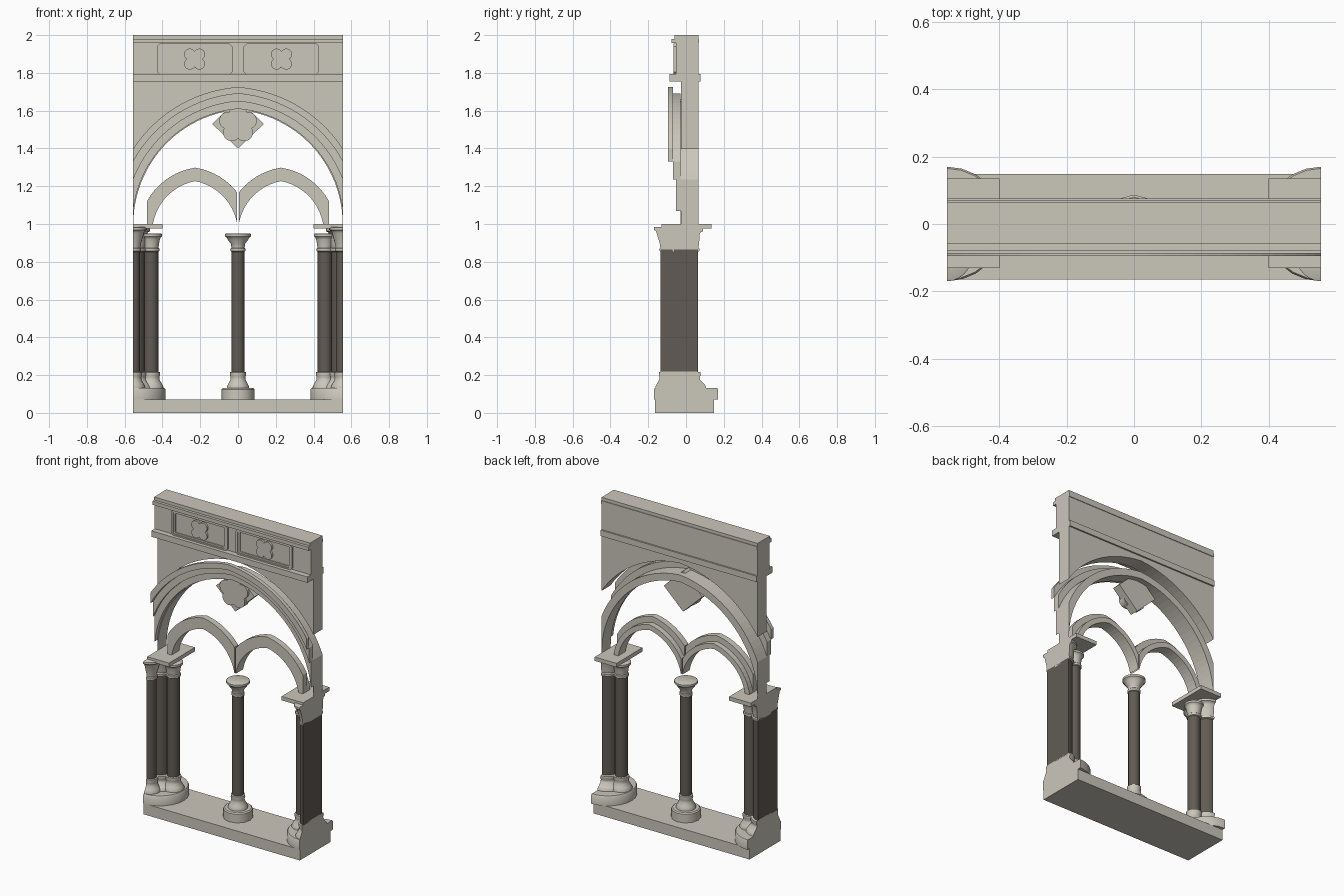
import bpy, bmesh
from math import sin, cos, pi, acos, sqrt

if "Cube" in bpy.data.objects:
    bpy.data.objects.remove(bpy.data.objects["Cube"])

W = 0.555            # half width of the bay


def material(name, col):
    m = bpy.data.materials.new(name)
    m.diffuse_color = (*col, 1)
    m.use_nodes = True
    m.node_tree.nodes["Principled BSDF"].inputs["Base Color"].default_value = m.diffuse_color
    return m


STONE = material("stone", (0.60, 0.57, 0.50))
DARK = material("dark_marble", (0.12, 0.105, 0.09))


def finish(name, bm, mat=STONE, clips=(), smooth=False):
    """Trim with (point, outward normal) planes, cap the cuts, make the object."""
    for co, no in clips:
        geom = bm.verts[:] + bm.edges[:] + bm.faces[:]
        bmesh.ops.bisect_plane(bm, geom=geom, dist=1e-6, plane_co=co, plane_no=no, clear_outer=True)
        rim = [e for e in bm.edges if e.is_boundary]
        if rim:
            bmesh.ops.holes_fill(bm, edges=rim, sides=0)
    bmesh.ops.recalc_face_normals(bm, faces=bm.faces[:])
    me = bpy.data.meshes.new(name)
    bm.to_mesh(me)
    bm.free()
    me.materials.append(mat)
    ob = bpy.data.objects.new(name, me)
    bpy.context.collection.objects.link(ob)
    if smooth:
        bpy.ops.object.select_all(action='DESELECT')
        ob.select_set(True)
        bpy.context.view_layer.objects.active = ob
        bpy.ops.object.shade_smooth_by_angle(angle=0.7)
    return ob


def prism(name, pts, y0, y1):
    """Extrude an x-z outline along y."""
    bm = bmesh.new()
    a = [bm.verts.new((x, y0, z)) for x, z in pts]
    b = [bm.verts.new((x, y1, z)) for x, z in pts]
    bm.faces.new(a)
    bm.faces.new(b[::-1])
    for i in range(len(a)):
        j = (i + 1) % len(a)
        bm.faces.new((a[i], b[i], b[j], a[j]))
    return finish(name, bm)


def box(name, x0, x1, y0, y1, z0, z1):
    return prism(name, [(x0, z0), (x1, z0), (x1, z1), (x0, z1)], y0, y1)


def band(name, outer, inner, y0, y1, closed=False, clips=()):
    """Solid strip between two matching x-z lines."""
    bm = bmesh.new()
    rows = [[bm.verts.new(c) for c in ((xo, y0, zo), (xo, y1, zo), (xi, y1, zi), (xi, y0, zi))]
            for (xo, zo), (xi, zi) in zip(outer, inner)]
    n = len(rows)
    for i in range(n if closed else n - 1):
        p, q = rows[i], rows[(i + 1) % n]
        for k in range(4):
            m = (k + 1) % 4
            bm.faces.new((p[k], p[m], q[m], q[k]))
    if not closed:
        bm.faces.new(rows[0])
        bm.faces.new(rows[-1][::-1])
    return finish(name, bm, clips=clips)


def pointed(cx, z0, e, r, n=14):
    """Two-centred arch line, right springing over the apex to the left."""
    top = acos(e / r)
    half = [(r * cos(top * i / n) - e, z0 + r * sin(top * i / n)) for i in range(n + 1)]
    return [(cx + x, z) for x, z in half] + [(cx - x, z) for x, z in half[-2::-1]]


def foil(cx, cz, lobes, d, r, start, n=80):
    """Outline of overlapping circular lobes."""
    pts, step = [], 2 * pi / lobes
    for i in range(n):
        t = 2 * pi * i / n
        f = (t - start + step / 2) % step - step / 2
        rad = d * cos(f) + sqrt(max(r * r - (d * sin(f)) ** 2, 0))
        pts.append((cx + rad * cos(t), cz + rad * sin(t)))
    return pts


ENDS = [((W, 0, 0), (1, 0, 0)), ((-W, 0, 0), (-1, 0, 0))]


def lathe(name, prof, x, y, mat=STONE, seg=24):
    bm = bmesh.new()
    rings = [[bm.verts.new((x + r * cos(2 * pi * i / seg), y + r * sin(2 * pi * i / seg), z))
              for i in range(seg)] for r, z in prof]
    for p, q in zip(rings, rings[1:]):
        for i in range(seg):
            j = (i + 1) % seg
            bm.faces.new((p[i], p[j], q[j], q[i]))
    bm.faces.new(rings[0][::-1])
    bm.faces.new(rings[-1])
    return finish(name, bm, mat, ENDS, True)


def column(tag, x, y, r, cap, top):
    lathe(tag + "_base", [(r * 1.7, .125), (r * 1.7, .14), (r * 1.5, .155), (r * 1.18, .175),
                          (r * 1.15, .19), (r * 1.25, .2), (r * 1.22, .215), (r, .218)], x, y)
    lathe(tag + "_shaft", [(r, .21), (r, .865)], x, y, DARK)
    lathe(tag + "_capital", [(r, .853), (r * 1.15, .857), (r * 1.15, .87), (r * 1.03, .874),
                             (r * 1.1, .895), (cap * .8, top - .032), (cap * .86, top - .022),
                             (cap, top - .016), (cap, top - .003), (cap * .93, top)], x, y)


# Floor slab
box("floor_slab", -W, W, -.165, .148, 0, .07)

# Columns: a centre one and a cluster of three at each end
lathe("centre_plinth", [(.087, .07), (.087, .125), (.08, .132)], 0, 0, seg=12)
column("centre", 0, 0, .034, .069, .95)
for s, side in ((-1, "left"), (1, "right")):
    lathe(side + "_plinth", [(.17, .07), (.17, .125), (.165, .132)], s * W, 0)
    column(side + "_half_column", s * W, 0, .063, .09, .978)
    column(side + "_front_column", s * W, -.098, .037, .072, .985)
    column(side + "_inner_column", s * .46, 0, .038, .058, .95)
    a, b = sorted((s * W, s * .4))
    box(side + "_abacus", a, b, -.13, .135, .975, 1.0)

    # Small pointed arch in two orders
    a, b = sorted((s * .005, s * .482))
    trims = [((b, 0, 0), (1, 0, 0)), ((a, 0, 0), (-1, 0, 0)), ((0, 0, .99), (0, 0, -1))]
    arc = [pointed(s * .2275, .953, .052, r) for r in (.349, .312, .279)]
    band(side + "_small_arch_outer", arc[0], arc[1], -.03, .01, clips=trims)
    band(side + "_small_arch_inner", arc[1], arc[2], -.03, .045, clips=trims)

    # Attic panel with moulded frame and quatrefoil
    cx, cz = s * .23, 1.873

    def octagon(w, h, c):
        q = [(w, h - c), (w - c, h), (c - w, h), (-w, h - c), (-w, c - h), (c - w, -h), (w - c, -h), (w, c - h)]
        return [(cx + x, cz + z) for x, z in q]
    lines = [octagon(.2, .082, .015), octagon(.187, .072, .008), octagon(.175, .062, .004)]
    band(side + "_panel_frame", lines[0], lines[1], -.066, -.05, True)
    band(side + "_panel_frame_inner", lines[1], lines[2], -.06, -.05, True)
    prism(side + "_quatrefoil", foil(cx, cz, 4, .036, .03, pi / 4), -.066, -.05)

# Great pointed arch: stepped mouldings in front, thin ring behind
trims = ENDS + [((0, 0, 1.0), (0, 0, -1))]
for name, ro, ri, y0, y1 in (("arch_hood_mould", .727, .692, -.095, -.07),
                             ("arch_middle_mould", .692, .652, -.07, -.03),
                             ("arch_inner_mould", .652, .612, -.053, -.026),
                             ("arch_ring", .652, .607, -.026, .066)):
    band(name, pointed(0, 1.0, .053, ro, 24), pointed(0, 1.0, .053, ri, 24), y0, y1, clips=trims)

# Spandrel wall above the arch
arc = pointed(0, 1.0, .053, .727, 24)
band("spandrel_wall", [(x, 1.76) for x, z in arc], arc, -.026, .066, clips=ENDS)

# Attic wall, string course and cornice
box("attic_wall", -W, W, -.053, .066, 1.76, 1.99)
box("string_course", -W, W, -.088, .076, 1.755, 1.793)
box("cornice", -W, W, -.078, .07, 1.957, 1.98)
box("coping", -W, W, -.06, .066, 1.978, 2.0)

# Rosette hanging in the arch head
prism("rosette_diamond", [(.137, 1.53), (0, 1.662), (-.137, 1.53), (0, 1.4)], -.028, .03)
prism("rosette_flower", foil(0, 1.53, 5, .056, .046, pi / 2), -.045, 0)
